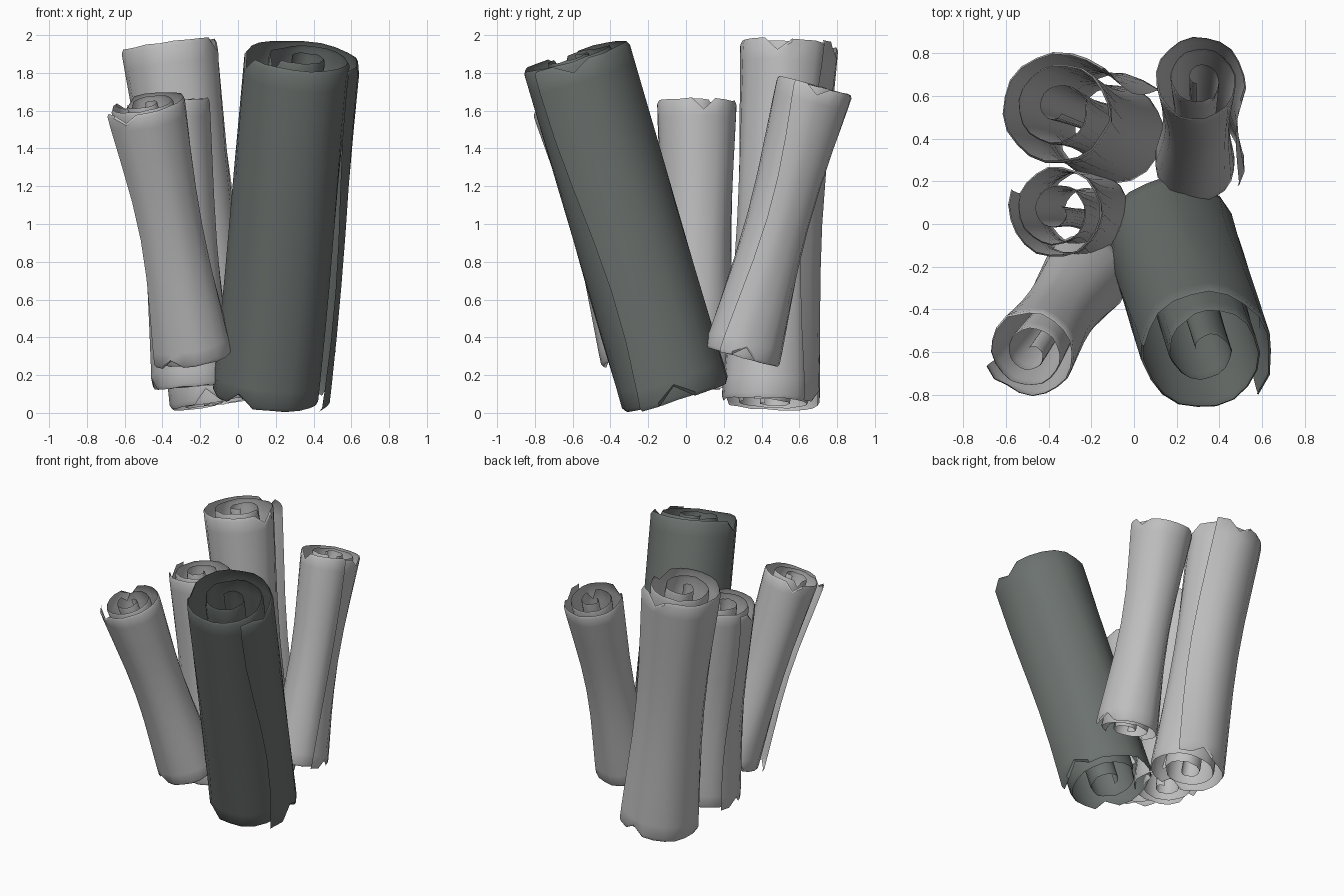
import bpy, math, random
from mathutils import Vector

cube = bpy.data.objects.get("Cube")
if cube:
    bpy.data.objects.remove(cube)


def make_material(name, rgb):
    mat = bpy.data.materials.new(name)
    mat.use_nodes = True
    color = (*rgb, 1.0)
    mat.diffuse_color = color
    mat.node_tree.nodes["Principled BSDF"].inputs["Base Color"].default_value = color
    return mat


pale = make_material("pale grey paper", (0.52, 0.52, 0.52))
dark = make_material("dark green grey paper", (0.15, 0.17, 0.16))

STEPS = 20          # columns per turn of the roll
ROWS = (0, 0.012, 0.06, 0.2, 0.35, 0.5, 0.65, 0.8, 0.94, 0.988, 1)
# Roll radius against turns, from the loose outer flap to the core
PALE_ROLL = ((0, 1.12), (0.12, 1.03), (0.85, 0.98), (1.15, 0.8),
             (1.8, 0.58), (2.3, 0.36), (2.75, 0.12))
DARK_ROLL = ((0, 1.17), (0.2, 1.05), (0.4, 0.98), (1, 0.97), (1.2, 0.83),
             (1.45, 0.58), (2.1, 0.46), (2.4, 0.2), (2.6, 0.12))


def lerp_table(table, t):
    for (t0, r0), (t1, r1) in zip(table, table[1:]):
        if t <= t1:
            return r0 + (r1 - r0) * (t - t0) / (t1 - t0)
    return table[-1][1]


def make_scroll(name, bottom, top, radius, seam, waist, roll, mat, seed):
    """One sheet rolled into a spiral around the axis from bottom to top."""
    rng = random.Random(seed)
    bottom, top = Vector(bottom), Vector(top)
    axis = top - bottom
    length = axis.length
    axis.normalize()
    u = (Vector((1, 0, 0)) - axis * axis.x).normalized()
    v = axis.cross(u)
    columns = int(roll[-1][0] * STEPS) + 1

    # Nearly straight ends with a few sharp torn notches
    def ragged_edge():
        edge = [rng.uniform(-0.002, 0.003) for _ in range(columns)]
        for c in (2, rng.randint(11, 17), rng.randint(24, 40)):
            edge[c] = rng.uniform(0.03, 0.05)
        return edge

    low, high = ragged_edge(), ragged_edge()
    phase = rng.uniform(0, math.tau)
    verts, faces = [], []
    for c in range(columns):
        turns = c / STEPS
        wobble = 1 + 0.015 * math.sin(c * 2.1 + phase)
        for f in ROWS:
            angle = math.radians(seam) + math.tau * turns + 0.12 * math.sin(5 * f + phase)
            # Narrow or swollen middle, with the lips turned slightly inward
            profile = 1 + (waist - 1) * math.sin(math.pi * f) ** 1.3
            lip = 0.96 if f in (0, 1) else 1
            r = radius * lerp_table(roll, turns) * profile * lip * wobble
            along = f
            if f < 0.03:
                along = max(f, low[c] + f * 0.5) if f else low[c]
            elif f > 0.97:
                along = 1 - high[c] if f == 1 else min(f, 1 - high[c] - (1 - f) * 0.5)
            verts.append(bottom + axis * (along * length)
                         + (u * math.cos(angle) + v * math.sin(angle)) * r)
    n = len(ROWS)
    for c in range(columns - 1):
        for k in range(n - 1):
            a = c * n + k
            faces.append((a, a + n, a + n + 1, a + 1))
    mesh = bpy.data.meshes.new(name)
    mesh.from_pydata(verts, [], faces)
    mesh.materials.append(mat)
    obj = bpy.data.objects.new(name, mesh)
    bpy.context.collection.objects.link(obj)
    bpy.ops.object.select_all(action="DESELECT")
    obj.select_set(True)
    bpy.context.view_layer.objects.active = obj
    bpy.ops.object.shade_smooth_by_angle(angle=math.radians(40))


# Large dark scroll and four pale scrolls leaning outward
make_scroll("large_dark_scroll", (0.155, -0.06, 0.085), (0.325, -0.59, 1.89),
            0.297, -35, 0.99, DARK_ROLL, dark, 3)
make_scroll("front_pale_scroll", (-0.23, -0.24, 0.295), (-0.485, -0.605, 1.64),
            0.205, 205, 0.83, PALE_ROLL, pale, 5)
make_scroll("side_pale_scroll", (-0.23, 0.05, 0.14), (-0.365, 0.06, 1.65),
            0.213, 150, 0.88, PALE_ROLL, pale, 8)
make_scroll("tall_pale_scroll", (-0.10, 0.44, 0.05), (-0.36, 0.54, 1.955),
            0.258, 35, 0.87, PALE_ROLL, pale, 13)
make_scroll("back_pale_scroll", (0.30, 0.29, 0.295), (0.305, 0.68, 1.735),
            0.205, -25, 0.81, PALE_ROLL, pale, 21)
